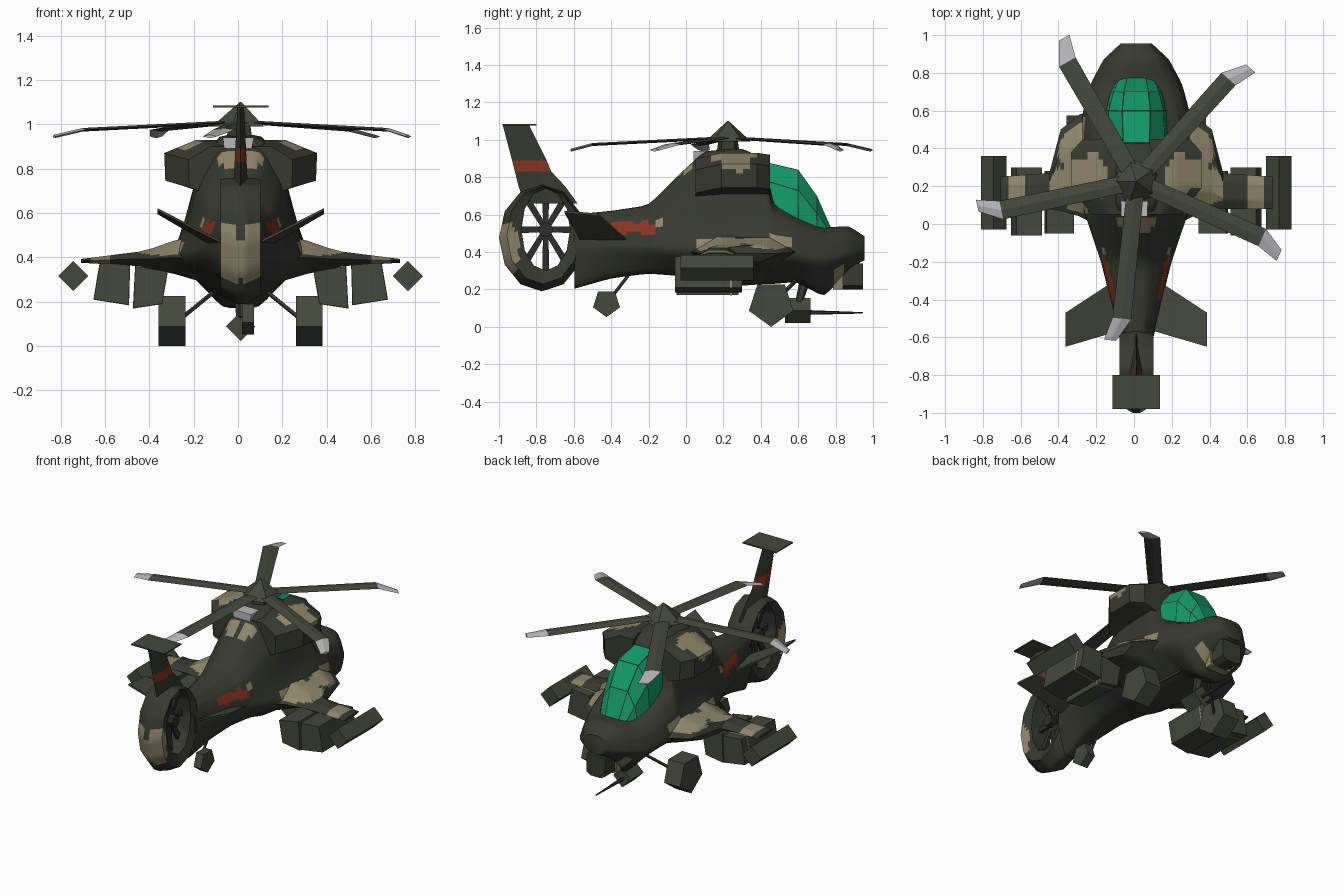
import bpy, bmesh, math
from mathutils import Vector

if "Cube" in bpy.data.objects:
    bpy.data.objects.remove(bpy.data.objects["Cube"])

OX = 0.012  # the model's plane of symmetry sits slightly off x = 0


def material(name, rgb):
    m = bpy.data.materials.new(name)
    m.diffuse_color = (*rgb, 1)
    m.use_nodes = True
    m.node_tree.nodes["Principled BSDF"].inputs["Base Color"].default_value = m.diffuse_color
    return m


OLIVE = material("dark olive", (.038, .042, .030))
GREEN = material("light olive", (.058, .065, .045))
TAN = material("tan", (.27, .235, .14))
RED = material("rust red", (.24, .035, .015))
GREY = material("pale grey", (.48, .48, .50))
GLASS = material("green glass", (.006, .32, .14))
BLACK = material("charcoal", (.026, .028, .025))

# camouflage blobs: (|x|, y, z), radii, slot
BLOBS = [((.32, .18, .44), (.16, .14, .045), 1), ((.33, .44, .45), (.14, .14, .04), 1),
         ((.62, .17, .38), (.045, .2, .1), 1), ((.10, -.13, .55), (.2, .025, .035), 1),
         ((.15, .42, .80), (.1, .03, .05), 1), ((.05, .0, .84), (.05, .06, .08), 1),
         ((.24, .24, .92), (.09, .13, .05), 1), ((.33, .28, .87), (.05, .08, .04), 1),
         ((.14, -.34, .53), (.1, .07, .035), 2), ((.16, -.22, .525), (.1, .05, .04), 2),
         ((.06, -.95, .42), (.1, .06, .15), 1), ((.08, .82, .28), (.1, .025, .2), 1)]


def camo(c):
    p = Vector((abs(c.x - OX), c.y, c.z))
    for centre, radii, slot in BLOBS:
        if sum(((p[i] - centre[i]) / radii[i]) ** 2 for i in range(3)) < 1:
            return slot
    return 0


def dense(rings, n, loop=False):
    """Resample a grid of rings n times finer both ways."""
    rings = [[Vector(p) for p in r] for r in rings]
    pairs = list(zip(rings, rings[1:] + rings[:1])) if loop else list(zip(rings, rings[1:]))
    rows = [[p.lerp(q, k / n) for p, q in zip(a, b)] for a, b in pairs for k in range(n)]
    if not loop:
        rows.append(rings[-1])
    return [[p.lerp(r[(i + 1) % len(r)], k / n) for i, p in enumerate(r) for k in range(n)] for r in rows]


def loft(name, rings, mat, rule=None, loop=False, smooth=0, angle=None, inset=None):
    """Skin closed rings; end caps unless the rings loop round."""
    bm = bmesh.new()
    vs = [[bm.verts.new(Vector(p) + Vector((OX, 0, 0))) for p in r] for r in rings]
    n = len(vs[0])
    for a, b in zip(vs, vs[1:] + (vs[:1] if loop else [])):
        for i in range(n):
            bm.faces.new((a[i], a[(i + 1) % n], b[(i + 1) % n], b[i]))
    if not loop:
        bm.faces.new(vs[0])
        bm.faces.new(vs[-1])
    for _ in range(smooth):
        bmesh.ops.smooth_vert(bm, verts=bm.verts, factor=.5, use_axis_x=True, use_axis_y=True, use_axis_z=True)
    bmesh.ops.recalc_face_normals(bm, faces=bm.faces)
    if inset:
        rim = bmesh.ops.inset_individual(bm, faces=bm.faces[:], thickness=inset)["faces"]
        for f in rim:
            f.material_index = 1
    if rule:
        for f in bm.faces:
            f.material_index = rule(f.calc_center_median())
    me = bpy.data.meshes.new(name)
    bm.to_mesh(me)
    bm.free()
    for m in ((mat, OLIVE) if inset else (mat, TAN, RED)):
        me.materials.append(m)
    ob = bpy.data.objects.new(name, me)
    bpy.context.collection.objects.link(ob)
    if angle:
        bpy.context.view_layer.objects.active = ob
        ob.select_set(True)
        bpy.ops.object.shade_smooth_by_angle(angle=math.radians(angle))
        ob.select_set(False)
    return ob


def prism_y(name, pts, y0, y1, mat, rule=None, sx=1):
    return loft(name, [[(sx * x, y, z) for x, z in pts] for y in (y0, y1)], mat, rule)


def prism_x(name, pts, x0, x1, mat, sx=1):
    return loft(name, [[(sx * x, y, z) for y, z in pts] for x in (x0, x1)], mat)


def ngon(cx, cy, r, n, turn=0):
    return [(cx + r * math.cos(turn + math.tau * i / n), cy + r * math.sin(turn + math.tau * i / n)) for i in range(n)]


def rod(name, a, b, r0, r1, mat):
    a, b = Vector(a), Vector(b)
    q = (b - a).to_track_quat('Z', 'Y')
    loft(name, [[p + q @ Vector((x, y, 0)) for x, y in ngon(0, 0, r, 5)] for p, r in ((a, r0), (b, r1))], mat)


# fuselage: y, bottom z/width, belly z/width, waist z/width, roof z/width
STATIONS = [(.96, .36, .03, .40, .08, .45, .07, .48, .03), (.87, .31, .09, .38, .18, .47, .15, .54, .06),
            (.74, .16, .08, .35, .25, .45, .22, .53, .10), (.59, .24, .10, .37, .29, .50, .26, .60, .12),
            (.47, .23, .10, .38, .31, .52, .27, .67, .14), (.43, .23, .10, .38, .32, .54, .26, .89, .10),
            (.30, .22, .10, .39, .33, .54, .25, .955, .10), (.10, .24, .10, .39, .30, .52, .24, .94, .10),
            (-.01, .27, .09, .40, .26, .52, .22, .84, .08), (-.20, .285, .08, .42, .19, .51, .175, .65, .06),
            (-.40, .26, .06, .42, .14, .51, .13, .62, .05), (-.61, .20, .04, .40, .09, .5, .085, .60, .04)]


def section(y, zb, wb, zm, wm, zu, wu, zt, wt):
    half = [(wb, zb), (wm, zm), (wu, zu), (wu * .68 + wt * .32, zu * .45 + zt * .55), (wt, zt)]
    return [(x, y, z) for x, z in half] + [(-x, y, z) for x, z in reversed(half)]


loft("fuselage", dense([section(*s) for s in STATIONS], 5), OLIVE, camo, smooth=2, angle=50)

# glazed canopy with framed panes
CANOPY = [(.43, .17, .64, .15, .78, .07, .88), (.60, .16, .565, .145, .73, .075, .84),
          (.70, .14, .51, .12, .61, .065, .70), (.775, .10, .48, .09, .50, .05, .53)]
loft("canopy", [[(a, y, za), (b, y, zb), (c, y, zc), (-c, y, zc), (-b, y, zb), (-a, y, za)]
                for y, a, za, b, zb, c, zc in CANOPY], GLASS, inset=.005)

# chin sensor turret
prism_y("chin_turret", [(-.07, .22), (-.04, .2), (.04, .2), (.07, .22), (.07, .34), (-.07, .34)], .84, .945, OLIVE)
prism_y("chin_turret_collar", [(-.075, .2), (.075, .2), (.09, .34), (-.09, .34)], .785, .84, TAN)

# tail fan ring: wide around an oval hole, narrowing to the outer edge
ring = []
for i in range(12):
    c, s = math.cos(math.tau * i / 12), math.sin(math.tau * i / 12)
    hole = (-.75 + .13 * c, .52 + .22 * s)
    edge = (-.77 + .23 * c, .475 + .285 * s)
    mid = [h * .35 + e * .65 for h, e in zip(hole, edge)]
    ring.append([(x, *p) for x, p in ((-.07, hole), (-.09, mid), (-.02, edge), (.02, edge), (.09, mid), (.07, hole))])
loft("tail_fan_ring", dense(ring, 4, True), OLIVE, camo, loop=True, angle=40)
prism_x("tail_fan_hub", ngon(-.75, .52, .04, 8), -.05, .05, BLACK)
for i in range(8):
    c, s = math.cos(math.tau * i / 8), math.sin(math.tau * i / 8)
    blade = [(-.75 + .135 * c * t - s * w, .52 + .22 * s * t + c * w) for t, w in
             ((.15, -.015), (1, -.018), (1, .018), (.15, .015))]
    prism_x("tail_fan_blade", blade, -.01, .01, BLACK)

# tail fin in bands, with its top plate
FIN = [(.66, -.86, -.58, OLIVE), (.75, -.895, -.645, OLIVE), (.83, -.915, -.72, RED), (.89, -.93, -.745, OLIVE),
       (1.08, -.98, -.84, None)]
for (z0, a0, b0, m), (z1, a1, b1, _) in zip(FIN, FIN[1:]):
    def fin_ring(z, a, b):
        w = .035 - .02 * (z - .66) / .42
        return [(0, a, z), (w, (a + b) / 2, z), (0, b, z), (-w, (a + b) / 2, z)]
    loft("tail_fin", [fin_ring(z0, a0, b0), fin_ring(z1, a1, b1)], m)
prism_y("tail_fin_plate", [(-.125, 1.076), (.125, 1.076), (.125, 1.084), (-.125, 1.084)], -.98, -.80, GREEN)

for sx, side in ((1, "right"), (-1, "left")):
    # stub wing: x, rear y, front y, low z, high z
    wing = []
    for x, y0, y1, z0, z1 in ((.18, -.02, .62, .29, .50), (.30, .04, .58, .325, .475), (.40, .07, .50, .345, .44),
                              (.46, .08, .27, .36, .425), (.72, .08, .25, .375, .392)):
        m, h = (z0 + z1) / 2, (y1 - y0) * .25
        wing.append([(sx * x, *p) for p in ((y0, m), (y0 + h, z0), (y1 - h, z0), (y1, m), (y1 - h, z1), (y0 + h, z1))])
    loft(side + "_stub_wing", dense(wing, 6), OLIVE, camo, angle=30)
    # weapon pods
    PODS = [([(.33, .335), (.475, .36), (.485, .17), (.355, .19)], -.05, .28),
            ([(.50, .365), (.635, .375), (.663, .21), (.505, .185)], -.06, .30)]
    for pts, y0, y1 in PODS:
        prism_y(side + "_weapon_pod", pts, y0, y1, GREEN, sx=sx)
        cx, cz = sum(p[0] for p in pts) / 4, sum(p[1] for p in pts) / 4
        prism_y(side + "_pod_band", [(cx + (x - cx) * 1.02, cz + (z - cz) * 1.02) for x, z in pts],
                .235, .247, TAN, sx=sx)
    prism_y(side + "_wingtip_pod", ngon(.755, .315, .068, 4), -.03, .36, GREEN, sx=sx)
    # engine nacelle
    nac = []
    for y, k, dz in ((.45, .82, -.01), (.38, 1, 0), (.19, 1, 0), (.05, .68, -.03)):
        nac.append([(sx * x * k, y, z + dz) for x, z in
                    ((.10, .70), (.21, .71), (.34, .745), (.345, .87), (.20, .93), (.08, .93))])
    loft(side + "_engine_nacelle", dense(nac, 5), OLIVE, camo, angle=30)
    # tail stabiliser
    plate = [(.10, -.29, .44), (.07, -.56, .46), (.375, -.65, .615), (.375, -.47, .60)]
    loft(side + "_stabiliser", [[(sx * x, y, z + d) for x, y, z in plate] for d in (-.006, .006)], GREEN)
    # main wheel and leg
    prism_x(side + "_main_wheel", ngon(.455, .125, .125, 5, -math.pi / 2), .25, .37, GREEN, sx)
    rod(side + "_main_leg", (sx * .26, .47, .13), (sx * .10, .60, .26), .01, .01, OLIVE)

# tail wheel and leg
prism_x("tail_wheel", ngon(-.425, .128, .076, 5, -math.pi / 2), .005, .06, GREEN)
rod("tail_wheel_leg", (.0, -.42, .13), (.0, -.29, .30), .009, .009, OLIVE)

# chin gun
prism_y("gun_body", ngon(0, .088, .066, 4), .53, .665, GREEN)
rod("gun_mount", (0, .6, .12), (0, .64, .26), .02, .03, OLIVE)
rod("gun_barrel", (0, .66, .077), (0, .945, .075), .013, .004, BLACK)

# rotor mast, hub and exhaust
rod("rotor_mast", (0, .225, .90), (0, .225, 1.02), .07, .05, OLIVE)
rod("rotor_hub", (0, .225, .99), (0, .225, 1.10), .13, .004, GREEN)
prism_y("exhaust", [(-.075, .89), (.05, .89), (.06, .94), (-.08, .94)], .04, .12, GREY)

# five drooping blades with swept tips: radius, sweep, half width, z
for i in range(5):
    a = math.radians(48 + 72 * i)
    u, v = Vector((math.cos(a), math.sin(a), 0)), Vector((math.sin(a), -math.cos(a), 0))

    def blade_ring(r, s, w, z):
        c = Vector((0, .225, z)) + u * r
        return [c + v * (s - w), c + v * s + Vector((0, 0, .008)), c + v * (s + w), c + v * s - Vector((0, 0, .008))]
    loft("rotor_blade", [blade_ring(.03, 0, .045, 1.01), blade_ring(.73, 0, .05, .975)], GREEN)
    loft("rotor_blade_tip", [blade_ring(.73, 0, .05, .975), blade_ring(.85, .05, .032, .945)], GREY)
